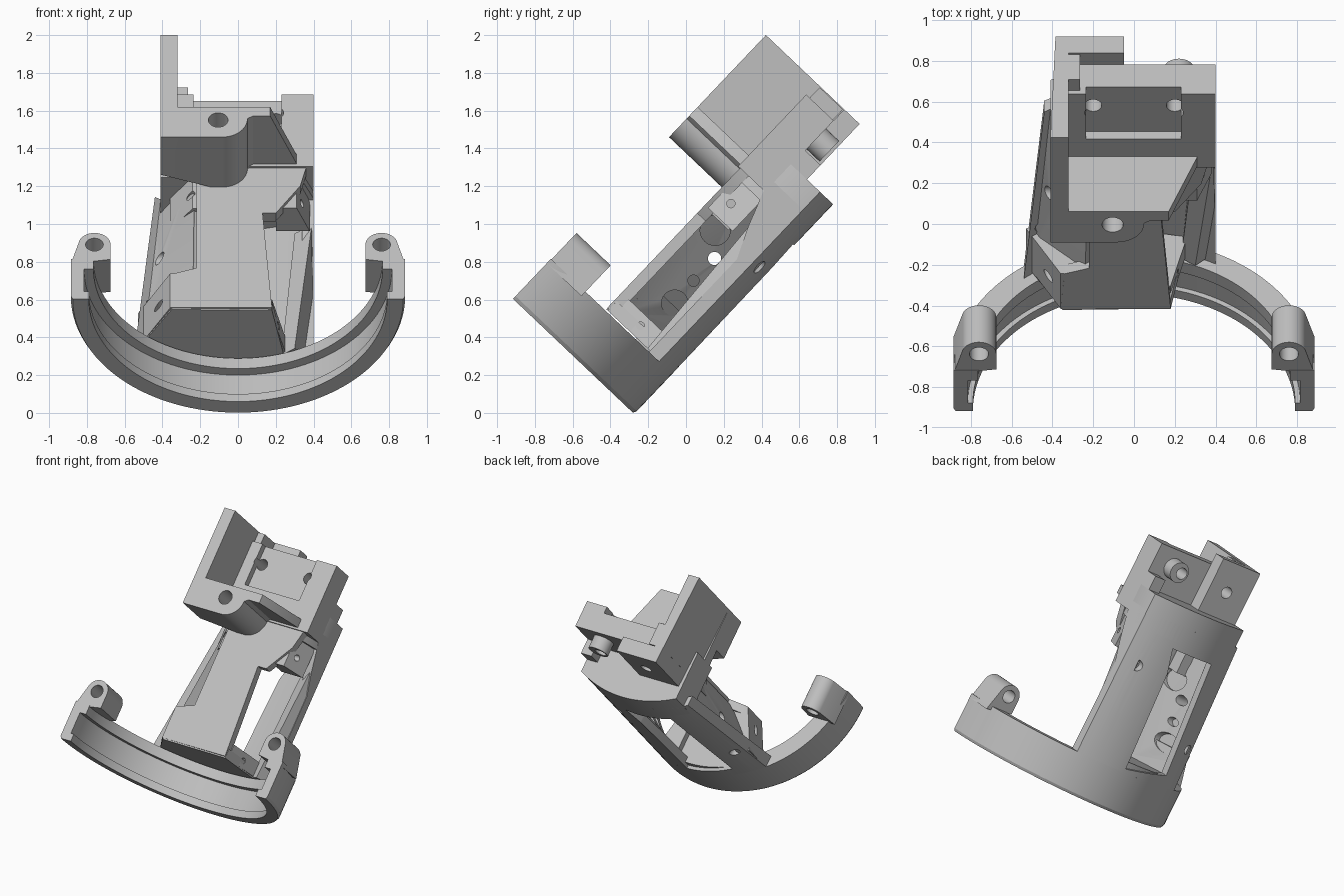
import bpy, bmesh, math
from mathutils import Matrix

cube = bpy.data.objects.get("Cube")
if cube:
    bpy.data.objects.remove(cube, do_unlink=True)

mat = bpy.data.materials.new("light grey")
mat.use_nodes = True
GREY = (0.52, 0.52, 0.52, 1)
mat.diffuse_color = GREY
mat.node_tree.nodes["Principled BSDF"].inputs["Base Color"].default_value = GREY

# Working frame: x across, y along the arm, z away from its spine; then tilted
TILT = Matrix.Translation((0, -0.28, 0)) @ Matrix.Rotation(math.radians(46.5), 4, 'X')
R, CZ = 0.885, 0.877
parts = []


def finish(name, bm):
    bmesh.ops.recalc_face_normals(bm, faces=bm.faces)
    me = bpy.data.meshes.new(name)
    bm.to_mesh(me)
    bm.free()
    me.materials.append(mat)
    ob = bpy.data.objects.new(name, me)
    ob.matrix_world = TILT
    bpy.context.collection.objects.link(ob)
    parts.append(ob)
    return ob


def loft(name, axis, a, b, prof, prof2=None):
    """Prism between a and b along an axis; the profile uses the other two axes."""
    place = {'x': lambda u, v, t: (t, u, v), 'y': lambda u, v, t: (u, t, v),
             'z': lambda u, v, t: (u, v, t)}[axis]
    bm = bmesh.new()
    lo = [bm.verts.new(place(u, v, a)) for u, v in prof]
    hi = [bm.verts.new(place(u, v, b)) for u, v in (prof2 or prof)]
    n = len(lo)
    bm.faces.new(lo)
    bm.faces.new(hi)
    for i in range(n):
        bm.faces.new((lo[i], lo[(i + 1) % n], hi[(i + 1) % n], hi[i]))
    return finish(name, bm)


def box(name, x0, x1, y0, y1, z0, z1):
    return loft(name, 'z', z0, z1, [(x0, y0), (x1, y0), (x1, y1), (x0, y1)])


def circle(u, v, r, n=24, start=0, span=math.tau):
    full = span == math.tau
    return [(u + r * math.cos(start + span * i / (n if full else n - 1)),
             v + r * math.sin(start + span * i / (n if full else n - 1))) for i in range(n)]


def arc(x0, x1, r, n=24):
    return [(x, CZ - math.sqrt(r * r - x * x))
            for x in (x0 + (x1 - x0) * i / n for i in range(n + 1))]


def cut(ob, *cutters):
    bpy.context.view_layer.objects.active = ob
    for c in cutters:
        c.hide_render = True
        m = ob.modifiers.new("cut", 'BOOLEAN')
        m.operation, m.object, m.solver = 'DIFFERENCE', c, 'EXACT'
        bpy.ops.object.modifier_apply(modifier=m.name)
        parts.remove(c)
        bpy.data.objects.remove(c, do_unlink=True)


def drill(axis, a, b, u, v, r):
    return loft("drill_cutter", axis, a, b, circle(u, v, r))


# Half ring with an inner channel
section = [(.875, 0), (R, .02), (R, .292), (.765, .292), (.765, .217),
           (.815, .217), (.815, .055), (.79, .055), (.79, 0)]
bm = bmesh.new()
rows = []
STEPS = 64
for i in range(STEPS + 1):
    t = math.pi + math.pi * i / STEPS
    rows.append([bm.verts.new((r * math.cos(t), p, CZ + r * math.sin(t))) for r, p in section])
for a, b in zip(rows, rows[1:]):
    for j in range(len(section)):
        k = (j + 1) % len(section)
        bm.faces.new((a[j], a[k], b[k], b[j]))
bm.faces.new(rows[0])
bm.faces.new(rows[-1])
finish("half_ring", bm)

# Drilled ears at the ring ends
for side, s in (("right", -1), ("left", 1)):
    prof = [(.675, .292), (R, .26)] + circle(.76, .4, .085, 16, 0.4, math.pi - 0.4)
    ear = loft(side + "_ear", 'z', .624, .873, [(s * x, p) for x, p in prof])
    cut(ear, drill('z', .5, 1, s * .76, .4, .047))

# Curved spine of the arm, with window and radial screw holes
near = arc(-.54, .4, R) + arc(-.54, .4, .82)[::-1]
far = arc(-.44, .4, R) + arc(-.44, .4, .82)[::-1]
spine = loft("arm_spine", 'y', .292, 1.4, near, far)
window = loft("window_cutter", 'z', -.1, .3,
              [(-.35, .38), (.03, .32), (.07, 1.05), (.12, 1.23), (-.25, 1.23)])
cut(spine, window, drill('z', -.1, .085, .3, 1.02, .04), drill('z', -.1, .3, -.45, .6, .035))

# Bevelled rim of the spine beside the open pocket, rising to the neck
loft("bevelled_rim", 'y', .3, 1.14,
     [(.4, .09), (.3, .18), (.23, .13), (.3, .05)],
     [(.4, .09), (.39, .235), (.3, .18), (.3, .05)])
loft("side_rib", 'x', .34, .4,
     [(.6, .1), (.9, .13), (1.13, .235), (1.32, .305), (1.4, .305), (1.4, .12), (.6, .09)])

# Solid neck under the head
loft("neck", 'y', 1.28, 1.53, arc(-.41, .4, R) + [(.4, .3), (.33, .46), (-.41, .46)])

# Top plate of the arm
loft("top_plate", 'z', .42, .482,
     [(-.36, .31), (.18, .31), (.13, 1), (.2, 1), (.33, 1.2), (.36, 1.33),
      (-.22, 1.33), (-.22, .6), (-.34, .56)])

# Front wall and screw bosses
loft("front_wall", 'y', .3, .37,
     [(-.53, .175), (-.35, .48), (.18, .47), (.24, .14)] + arc(-.53, .24, .86)[::-1][1:-1])
boss = loft("lower_right_boss", 'y', .31, .56,
            [(-.53, .175), (-.36, .48), (-.22, .48), (-.22, .4), (-.45, .15)])
cut(boss, drill('z', .25, .6, -.42, .43, .022))
boss = loft("lower_left_boss", 'y', .31, .42, [(.18, .43), (.1, .43), (.1, .07), (.26, .1)])
cut(boss, drill('x', .12, .4, .36, .29, .022))
boss = loft("upper_right_boss", 'y', 1.05, 1.3, [(-.36, .3), (-.24, .465), (-.2, .465), (-.2, .3)])
cut(boss, drill('z', .35, .6, -.25, 1.16, .022))
boss = loft("upper_left_boss", 'y', 1.06, 1.3, [(.2, .28), (.2, .46), (.31, .46), (.38, .28)])
cut(boss, drill('x', .25, .5, 1.16, .387, .022))

# Sloping side panel: drilled inner layer under a thin outer skin
inner = loft("side_panel", 'y', .31, 1.39,
             [(-.525, .17), (-.235, .445), (-.2, .43), (-.48, .14)],
             [(-.435, .118), (-.225, .445), (-.19, .43), (-.39, .1)])
skin = loft("panel_skin", 'y', .31, 1.39,
            [(-.53, .175), (-.24, .45), (-.23, .44), (-.515, .16)],
            [(-.44, .12), (-.23, .45), (-.22, .44), (-.425, .11)])
small = (.89, .25, .035)
cut(inner, *[drill('x', -.8, .1, *h) for h in
             ((.573, .24, .07), (.728, .25, .03), small, (1, .35, .08))])
cut(skin, drill('x', -.8, .1, *small))

# Head: tall wall, rounded tab, gusset
loft("tall_wall", 'y', 1.32, 1.935,
     [(-.41, .867), (-.32, .867), (-.32, .183), (-.385, .183)])
tab = loft("rounded_tab", 'z', .46, .867,
           [(-.41, 1.19)] + circle(-.085, 1.325, .135, 14, -math.pi / 2, math.pi / 2)
           + [(.08, 1.345), (.08, 1.41), (-.41, 1.41)])
cut(tab, drill('z', .3, 1, -.105, 1.315, .052),
    loft("slope_cutter", 'y', 1.1, 1.32, [(-.5, .4), (-.5, .61), (-.08, .46), (-.08, .4)]))
loft("gusset", 'y', 1.345, 1.41, [(.05, .867), (.17, .867), (.31, .5), (.31, .44), (.05, .44)])

# Head floor with shallow pocket open at the back and two holes
hole_y, hole_r = 1.72, .042
floor = box("head_floor", -.39, .4, 1.33, 1.853, .295, .495)
cut(floor, box("pocket_cutter", -.235, .23, 1.535, 1.95, .445, .7),
    drill('z', .1, .7, -.2, hole_y, hole_r), drill('z', .1, .7, .2, hole_y, hole_r))
box("side_step", -.33, -.265, 1.41, 1.93, .3, .47)

# Parts under the head
leg = box("head_leg", -.385, -.05, 1.5, 1.935, .183, .295)
cut(leg, drill('z', 0, .5, -.2, hole_y, hole_r))
box("front_foot", .31, .4, 1.5, 1.635, .183, .3)
collar = loft("hole_collar", 'z', .2, .3, circle(.22, hole_y, .075))
cut(collar, drill('z', .1, .5, .2, hole_y, hole_r))

# Smooth curved faces, keep edges sharp
bpy.ops.object.select_all(action='DESELECT')
for ob in parts:
    ob.select_set(True)
bpy.context.view_layer.objects.active = parts[0]
bpy.ops.object.shade_smooth_by_angle(angle=math.radians(25))
